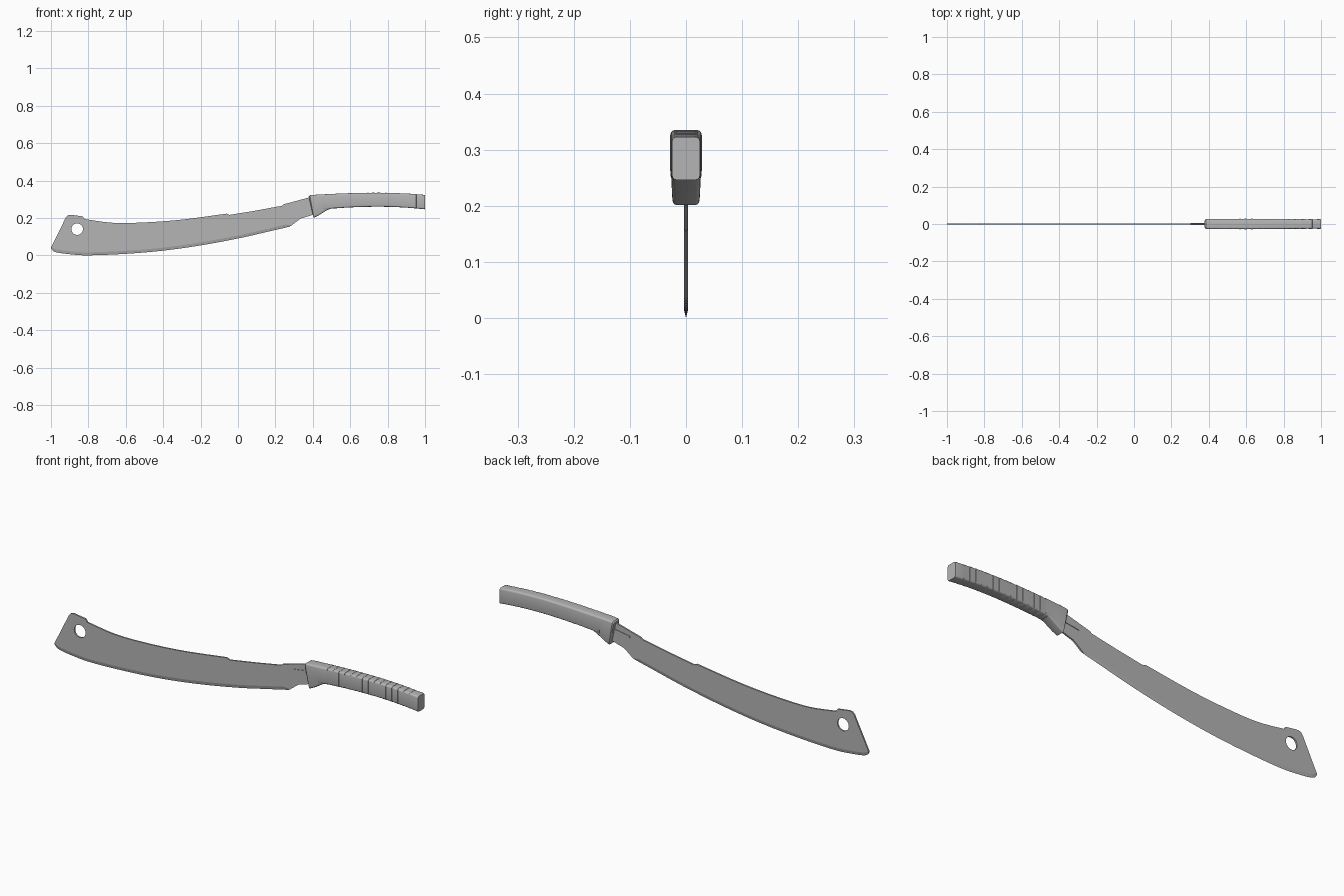
import bpy, bmesh, math
from mathutils import Vector

if "Cube" in bpy.data.objects:
    bpy.data.objects.remove(bpy.data.objects["Cube"])

grey = bpy.data.materials.new("dark_grey")
grey.diffuse_color = (0.46, 0.46, 0.46, 1)
grey.use_nodes = True
grey.node_tree.nodes["Principled BSDF"].inputs["Base Color"].default_value = grey.diffuse_color


def finish(bm, name, angle=25):
    bmesh.ops.recalc_face_normals(bm, faces=bm.faces)
    me = bpy.data.meshes.new(name)
    bm.to_mesh(me)
    bm.free()
    me.materials.append(grey)
    ob = bpy.data.objects.new(name, me)
    bpy.context.collection.objects.link(ob)
    bpy.ops.object.select_all(action='DESELECT')
    ob.select_set(True)
    bpy.context.view_layer.objects.active = ob
    bpy.ops.object.shade_smooth_by_angle(angle=math.radians(angle))
    return ob


def spline(pts, n=4):
    # Catmull-Rom through 2D points
    out = []
    p = [Vector(q) for q in pts]
    for i in range(len(p) - 1):
        a, b, c, d = p[max(i - 1, 0)], p[i], p[i + 1], p[min(i + 2, len(p) - 1)]
        for k in range(n):
            t = k / n
            out.append(tuple(0.5 * (2 * b + (c - a) * t + (2 * a - 5 * b + 4 * c - d) * t * t
                                    + (3 * b - a - 3 * c + d) * t ** 3)))
    return out + [tuple(p[-1])]


# Blade: flat plate with a ground cutting edge along the belly
T = 0.004
edge = spline([(-0.997, 0.032), (-0.975, 0.017), (-0.9, 0.006), (-0.8, 0.0), (-0.6, 0.008),
               (-0.4, 0.025), (-0.2, 0.053), (0.0, 0.09), (0.15, 0.124), (0.275, 0.153)])
inner = [(x, z + 0.016) for x, z in edge]
inner[0] = (-1.0, 0.042)
inner[-1] = (0.287, 0.16)
spine = spline([(-0.82, 0.194), (-0.67, 0.174), (-0.5, 0.176), (-0.3, 0.191), (-0.06, 0.223)])
rest = [(0.315, 0.182), (0.335, 0.197), (0.36, 0.204), (0.46, 0.235), (0.46, 0.31), (0.39, 0.312),
        (0.245, 0.273), (0.235, 0.265), (0.1, 0.24), (-0.045, 0.216)]
rest += spine[::-1] + [(-0.83, 0.208), (-0.895, 0.217), (-0.91, 0.214), (-0.92, 0.203)]
bm = bmesh.new()
outline = inner + rest
front = [bm.verts.new((x, -T, z)) for x, z in outline]
back = [bm.verts.new((x, T, z)) for x, z in outline]
keen = [bm.verts.new((x, 0, z)) for x, z in edge]
bm.faces.new(front)
bm.faces.new(back[::-1])
n, m = len(edge), len(outline)
for i in range(n - 1):
    bm.faces.new((front[i], keen[i], keen[i + 1], front[i + 1]))
    bm.faces.new((back[i], back[i + 1], keen[i + 1], keen[i]))
for i in range(n - 1, m):
    j = (i + 1) % m
    bm.faces.new((front[i], front[j], back[j], back[i]))
for i in (0, n - 1):
    bm.faces.new((front[i], back[i], keen[i]))
blade = finish(bm, "blade", 9)

# Hanging hole near the tip
bpy.ops.mesh.primitive_cylinder_add(vertices=32, radius=0.031, depth=0.1,
                                    location=(-0.86, 0, 0.14), rotation=(math.pi / 2, 0, 0))
cutter = bpy.context.object
cutter.name = "hole_cutter"
cutter.hide_render = True
cutter.data.materials.append(grey)
mod = blade.modifiers.new("hole", 'BOOLEAN')
mod.operation = 'DIFFERENCE'
mod.object = cutter
bpy.context.view_layer.objects.active = blade
# keep the hole ahead of any smoothing modifier
bpy.ops.object.modifier_move_to_index(modifier="hole", index=0)
bpy.ops.object.modifier_apply(modifier="hole")
bpy.data.objects.remove(cutter, do_unlink=True)


def loft(name, sections, r=0.008):
    # section: x at bottom, x at top, z bottom, z top, half width bottom, half width top
    bm = bmesh.new()
    rings = []
    for xl, xh, zl, zh, wl, wh in sections:
        ring = []
        for sy, sz, start in ((1, 1, 0), (-1, 1, 90), (-1, -1, 180), (1, -1, 270)):
            w = wh if sz > 0 else wl
            rr = min(r, w * 0.6)
            for k in range(4):
                a = math.radians(start + 30 * k)
                y = sy * (w - rr) + rr * math.cos(a)
                z = (zh - rr if sz > 0 else zl + rr) + rr * math.sin(a)
                f = (z - zl) / (zh - zl)
                ring.append(bm.verts.new((xl + (xh - xl) * f, y, z)))
        rings.append(ring)
    for a, b in zip(rings, rings[1:]):
        for i in range(len(a)):
            j = (i + 1) % len(a)
            bm.faces.new((a[i], a[j], b[j], b[i]))
    bm.faces.new(rings[0][::-1])
    bm.faces.new(rings[-1])
    return finish(bm, name, 32)


# Guard: flared collar with a drooping finger stop
loft("guard", [(0.403, 0.378, 0.205, 0.316, 0.021, 0.022),
               (0.405, 0.384, 0.201, 0.321, 0.024, 0.026),
               (0.43, 0.40, 0.213, 0.323, 0.025, 0.027),
               (0.475, 0.43, 0.241, 0.325, 0.026, 0.0275),
               (0.49, 0.46, 0.247, 0.326, 0.0265, 0.0275)])


# Grip: arched rounded bar with shallow saw-tooth steps facing the butt
def grip_section(x, d=0.0):
    t = (x - 0.75) / 0.25
    top = 0.335 - (0.012 * t * t if t > 0 else 0.0065 * t * t)
    low = 0.26 - (0.014 * t * t if t > 0 else 0.0105 * t * t)
    w = 0.0285 - 0.0028 * abs((x - 0.6) / 0.4)
    return (x, x, low, top - d * 0.6, w - d, w - d)


secs = [grip_section(0.455), grip_section(0.48)]
for i in range(15):
    x = 0.505 + i * 0.032
    secs += [grip_section(x), grip_section(x + 0.0005, 0.0012)]
secs += [grip_section(0.994), grip_section(1.0, 0.001)]
loft("grip", secs)

# Small raised rib where the tang enters the guard
bpy.ops.mesh.primitive_cube_add(size=1, location=(0.348, 0, 0.266), rotation=(0, -0.15, 0))
rib = bpy.context.object
rib.name = "tang_rib"
rib.scale = (0.09, 0.013, 0.012)
rib.data.materials.append(grey)
